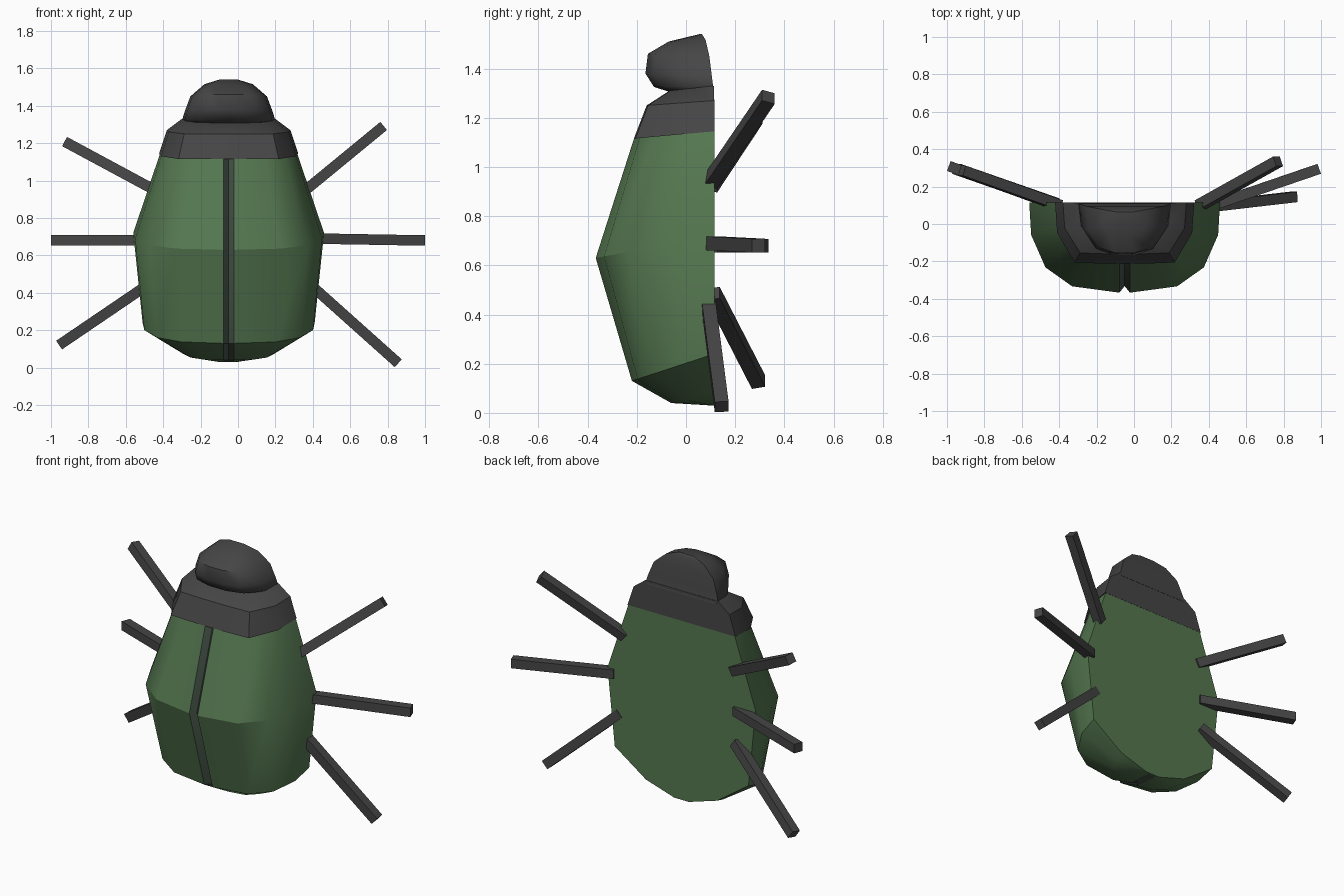
import bpy, bmesh, math
from mathutils import Vector

if "Cube" in bpy.data.objects:
    bpy.data.objects.remove(bpy.data.objects["Cube"])

CX = -0.05  # body axis


def material(name, rgb):
    m = bpy.data.materials.new(name)
    m.diffuse_color = (*rgb, 1)
    m.use_nodes = True
    m.node_tree.nodes["Principled BSDF"].inputs["Base Color"].default_value = m.diffuse_color
    return m


green = material("shell green", (0.090, 0.185, 0.080))
grey = material("dark grey", (0.060, 0.060, 0.060))
seam = material("seam grey green", (0.065, 0.092, 0.070))


def finish(name, bm, mats, angle=None):
    bmesh.ops.recalc_face_normals(bm, faces=bm.faces)
    me = bpy.data.meshes.new(name)
    bm.to_mesh(me)
    bm.free()
    for m in mats:
        me.materials.append(m)
    ob = bpy.data.objects.new(name, me)
    bpy.context.collection.objects.link(ob)
    if angle:
        bpy.ops.object.select_all(action='DESELECT')
        ob.select_set(True)
        bpy.context.view_layer.objects.active = ob
        bpy.ops.object.shade_smooth_by_angle(angle=math.radians(angle))
    return ob


def loft(name, stations, section, mats, angle, groove=0.0):
    """Stations: half width, depth, back y, z at the sides, z at the ridge."""
    bm = bmesh.new()
    rings = []
    for w, d, yb, zs, zr in stations:
        half = [(w * sx, yb - d * sy, zs + (zr - zs) * sy) for sx, sy in section]
        if groove:
            half[-1] = (0.028, half[-1][1], half[-1][2])
        g = min(groove, d * 0.3)
        mid = [(0, half[-1][1] + g, half[-1][2])]
        pts = half + mid + [(-x, y, z) for x, y, z in reversed(half)]
        rings.append([bm.verts.new((CX + x, y, z)) for x, y, z in pts])
    n, c = len(rings[0]), len(section)
    for a, b in zip(rings, rings[1:]):
        for i in range(n):
            j = (i + 1) % n
            f = bm.faces.new((a[i], a[j], b[j], b[i]))
            if groove and i in (c - 1, c):
                f.material_index = 1
    bm.faces.new(rings[0])
    bm.faces.new(rings[-1])
    return finish(name, bm, mats, angle)


# wing cases with the groove between them
loft("wing_cases",
     [(0.365, 0.325, 0.115, 1.15, 1.12), (0.51, 0.482, 0.115, 0.72, 0.63),
      (0.46, 0.335, 0.115, 0.24, 0.13), (0.245, 0.175, 0.115, 0.09, 0.04),
      (0.05, 0.01, 0.115, 0.03, 0.03)],
     [(1, 0), (0.98, 0.36), (0.83, 0.72), (0.55, 0.93), (0.07, 1)],
     [green, seam], 32, groove=0.035)

# neck plate
loft("neck_plate",
     [(0.372, 0.328, 0.116, 1.145, 1.115), (0.33, 0.275, 0.115, 1.27, 1.25),
      (0.25, 0.18, 0.113, 1.33, 1.31)],
     [(1, 0), (0.97, 0.5), (0.72, 0.98), (0.3, 1)], [grey], 30)

# head
loft("head",
     [(0.24, 0.165, 0.115, 1.31, 1.30), (0.247, 0.24, 0.11, 1.33, 1.325),
      (0.235, 0.27, 0.105, 1.37, 1.38), (0.205, 0.25, 0.095, 1.45, 1.46),
      (0.13, 0.15, 0.08, 1.515, 1.51), (0.05, 0.01, 0.065, 1.54, 1.54)],
     [(1, 0), (0.94, 0.5), (0.65, 0.88), (0.25, 1)], [grey], 45)


def leg(name, a, b, s=0.028):
    a, b = Vector(a), Vector(b)
    d = (b - a).normalized()
    u = d.cross(Vector((0, 1, 0))).normalized() * s
    v = d.cross(u).normalized() * s
    bm = bmesh.new()
    r = [[bm.verts.new(p + u * i + v * j) for i, j in ((1, 1), (-1, 1), (-1, -1), (1, -1))]
         for p in (a, b)]
    for k in range(4):
        m = (k + 1) % 4
        bm.faces.new((r[0][k], r[0][m], r[1][m], r[1][k]))
    bm.faces.new(r[0])
    bm.faces.new(r[1])
    finish(name, bm, [grey])


# six straight legs
leg("right_upper_leg", (0.35, 0.10, 0.94), (0.77, 0.335, 1.285))
leg("right_middle_leg", (0.42, 0.10, 0.69), (0.99, 0.295, 0.68))
leg("right_lower_leg", (0.38, 0.09, 0.45), (0.855, 0.145, 0.025))
leg("left_upper_leg", (-0.40, 0.10, 0.925), (-0.92, 0.285, 1.205))
leg("left_middle_leg", (-0.42, 0.10, 0.68), (-0.99, 0.31, 0.68))
leg("left_lower_leg", (-0.42, 0.11, 0.485), (-0.95, 0.295, 0.125))
